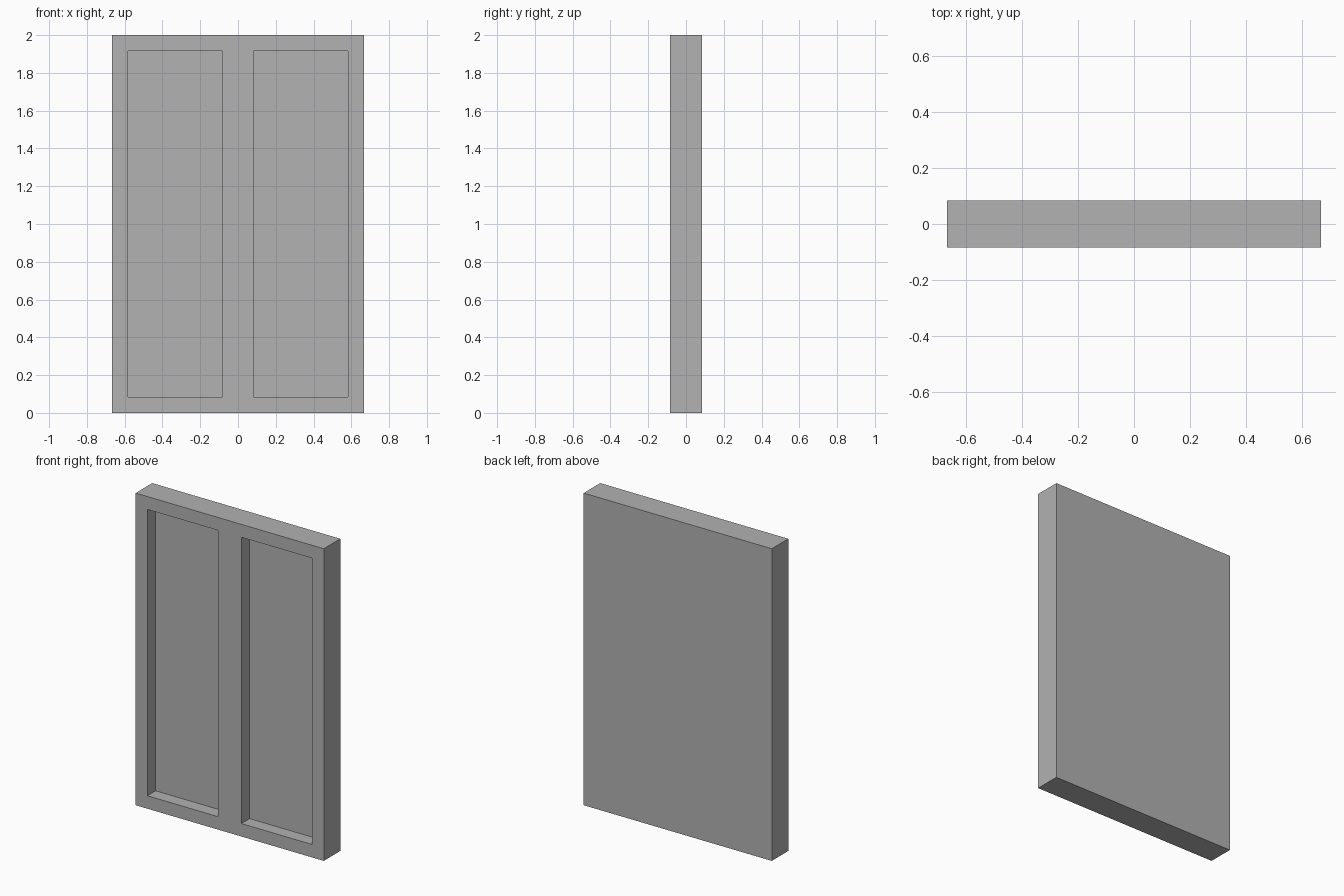
import bpy
import bmesh
from mathutils import Matrix, Vector

WIDTH, THICKNESS, HEIGHT = 1.333, 0.167, 2.0
BORDER = 0.083   # frame width around each panel
RECESS = 0.083   # depth of each panel

cube = bpy.data.objects.get("Cube")
if cube:
    bpy.data.objects.remove(cube, do_unlink=True)

# Single flat grey
grey = bpy.data.materials.new("plain_grey")
grey.use_nodes = True
colour = (0.445, 0.445, 0.445, 1.0)
grey.diffuse_color = colour
grey.node_tree.nodes["Principled BSDF"].inputs["Base Color"].default_value = colour

# Slab standing on the ground
bm = bmesh.new()
bmesh.ops.create_cube(bm, size=1, matrix=Matrix.Translation((0, 0, HEIGHT / 2))
                      @ Matrix.Diagonal((WIDTH, THICKNESS, HEIGHT, 1)))


def front_faces():
    return [f for f in bm.faces if f.normal.y < -0.9]


# Split the front into two halves and inset a panel in each
bm.normal_update()
front = front_faces()[0]
bmesh.ops.bisect_plane(bm, geom=[front, *front.edges, *front.verts],
                       plane_co=(0, 0, 0), plane_no=(1, 0, 0))
bm.normal_update()
panels = front_faces()
bmesh.ops.inset_individual(bm, faces=panels, thickness=BORDER, use_even_offset=True)

# Push the panels back into the slab, leaving side walls
for panel in panels:
    result = bmesh.ops.extrude_discrete_faces(bm, faces=[panel])
    bmesh.ops.translate(bm, verts=result["faces"][0].verts, vec=Vector((0, RECESS, 0)))

bmesh.ops.recalc_face_normals(bm, faces=bm.faces)
mesh = bpy.data.meshes.new("panelled_door")
bm.to_mesh(mesh)
bm.free()
mesh.materials.append(grey)
door = bpy.data.objects.new("panelled_door", mesh)
bpy.context.collection.objects.link(door)
